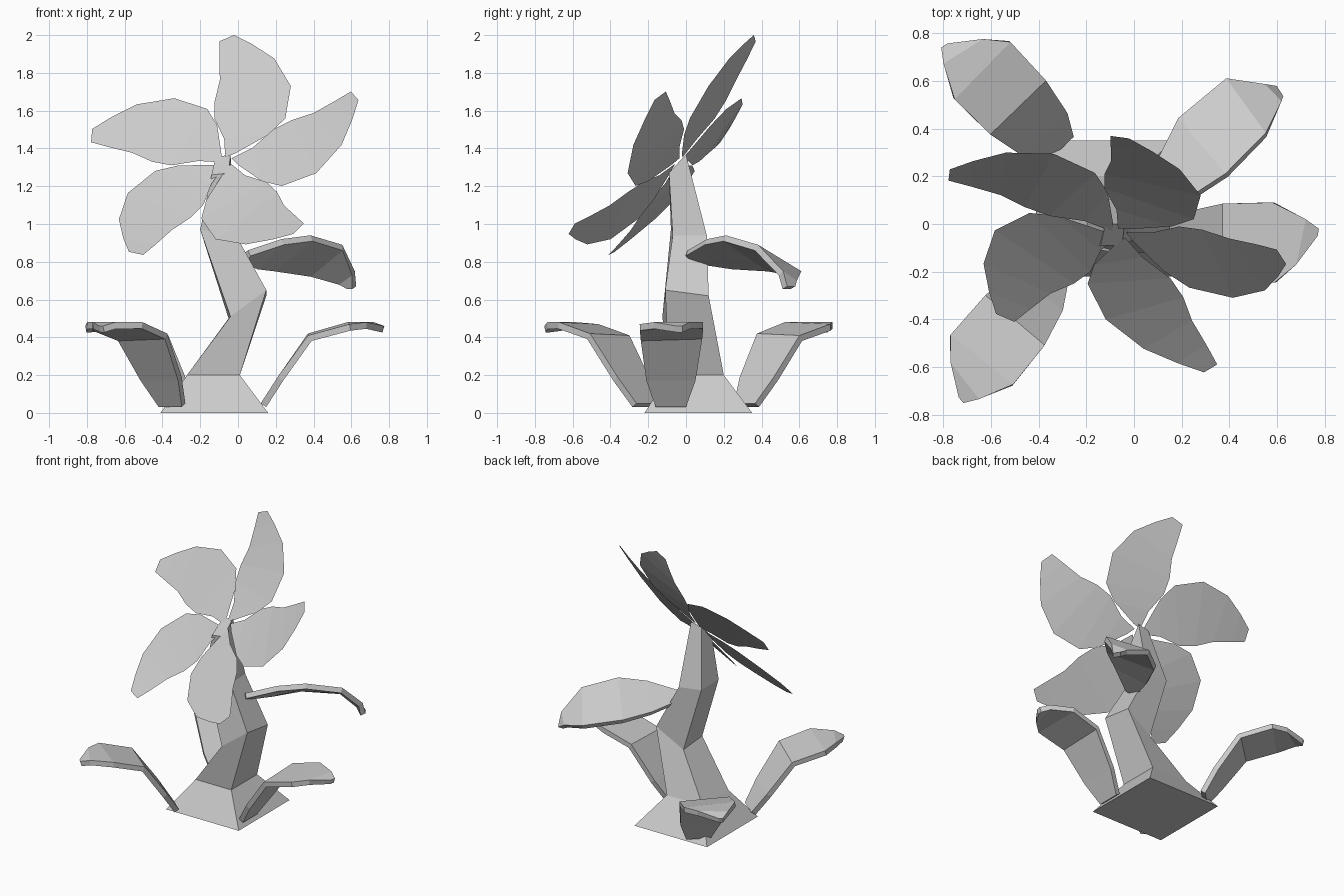
import bpy, bmesh, math
from mathutils import Vector, Matrix

cube = bpy.data.objects.get("Cube")
if cube:
    bpy.data.objects.remove(cube, do_unlink=True)

grey = bpy.data.materials.new("plain grey")
grey.use_nodes = True
grey.diffuse_color = (0.6, 0.6, 0.6, 1)
grey.node_tree.nodes["Principled BSDF"].inputs["Base Color"].default_value = (0.6, 0.6, 0.6, 1)


def finish(name, bm):
    mesh = bpy.data.meshes.new(name)
    bm.to_mesh(mesh)
    bm.free()
    mesh.materials.append(grey)
    obj = bpy.data.objects.new(name, mesh)
    bpy.context.collection.objects.link(obj)
    return obj


def strip(name, pairs, thickness=0):
    """Flat-faced blade through pairs of left and right edge points."""
    bm = bmesh.new()
    rows = [[bm.verts.new(p) for p in pair] for pair in pairs]
    for (l0, r0), (l1, r1) in zip(rows, rows[1:]):
        bm.faces.new((l0, r0, r1, l1))
    obj = finish(name, bm)
    if thickness:
        mod = obj.modifiers.new("thickness", "SOLIDIFY")
        mod.thickness = thickness
        mod.offset = -1
    return obj


# Stem: square rings joined into a crooked, tapering trunk on a flared foot
def square(x0, x1, y0, y1, z):
    return [(x0, y0, z), (x1, y0, z), (x1, y1, z), (x0, y1, z)]


rings = [
    square(-0.41, 0.16, -0.22, 0.35, 0),
    square(-0.27, 0.01, -0.09, 0.20, 0.2),
    [(-0.04, -0.125, 0.51), (0.15, -0.11, 0.65), (0.15, 0.12, 0.62), (-0.05, 0.10, 0.50)],
    [(-0.20, -0.08, 0.97), (-0.01, -0.07, 0.94), (-0.02, 0.11, 0.94), (-0.19, 0.10, 0.96)],
    [(-0.14, -0.09, 1.26), (-0.05, -0.09, 1.27), (-0.04, 0.00, 1.37), (-0.12, 0.00, 1.35)],
]
bm = bmesh.new()
rows = [[bm.verts.new(p) for p in ring] for ring in rings]
for low, high in zip(rows, rows[1:]):
    for i in range(4):
        j = (i + 1) % 4
        bm.faces.new((low[i], low[j], high[j], high[i]))
bm.faces.new(rows[0][::-1])
bm.faces.new(rows[-1])
bmesh.ops.recalc_face_normals(bm, faces=bm.faces)
finish("stem", bm)

# Petals: five copies of one lopsided outline around the tilted flower axis
centre = Vector((-0.06, -0.04, 1.33))
axis = Vector((-0.275, -0.743, 0.610)).normalized()
up = Vector((0.076, 0.616, 0.784))
up = (up - axis * up.dot(axis)).normalized()
petal = [  # (along, across) of the left and right edges
    ((0.03, -0.01), (0.05, 0.045)),
    ((0.155, -0.025), (0.147, 0.22)),
    ((0.29, -0.086), (0.241, 0.308)),
    ((0.40, -0.09), (0.438, 0.329)),
    ((0.522, -0.066), (0.614, 0.232)),
    ((0.65, -0.07), (0.71, 0.11)),
    ((0.749, -0.072), (0.774, 0.009)),
]
for k in range(5):
    along = Matrix.Rotation(math.radians(72 * k), 3, axis) @ up
    across = along.cross(axis)
    strip(f"petal_{k + 1}", [[centre + along * a + across * b + axis * 0.17 * a * a
                              for a, b in pair] for pair in petal])


# Leaves: thick arched blades placed by root point and heading
def leaf(name, x, y, heading, pairs):
    t = math.radians(heading)
    c, s = math.cos(t), math.sin(t)
    strip(name, [[(x + a * c + b * s, y + a * s - b * c, z) for a, b, z in pair]
                 for pair in pairs], 0.035)


low_leaf = [  # (along, across, height) of the left and right edges
    ((0.00, -0.08, 0.05), (0.00, 0.08, 0.05)),
    ((0.09, -0.13, 0.19), (0.09, 0.13, 0.19)),
    ((0.25, -0.165, 0.42), (0.25, 0.16, 0.41)),
    ((0.46, -0.17, 0.48), (0.47, 0.165, 0.47)),
    ((0.60, -0.10, 0.48), (0.56, 0.09, 0.48)),
    ((0.655, -0.06, 0.46), (0.65, -0.03, 0.46)),
]
leaf("right_low_leaf_front", -0.34, -0.21, 230, low_leaf)
leaf("right_low_leaf_back", -0.31, 0.31, 134, low_leaf)
leaf("left_low_leaf", 0.12, -0.08, 0, low_leaf)

high_leaf = [
    ((0.00, -0.03, 0.82), (0.00, 0.03, 0.86)),
    ((0.20, -0.12, 0.79), (0.20, 0.08, 0.92)),
    ((0.40, -0.19, 0.78), (0.38, 0.115, 0.94)),
    ((0.66, -0.17, 0.75), (0.62, 0.11, 0.89)),
    ((0.76, -0.04, 0.70), (0.76, 0.06, 0.75)),
    ((0.79, 0.00, 0.67), (0.78, 0.05, 0.67)),
]
leaf("left_high_leaf", 0.03, 0.03, 44, high_leaf)
